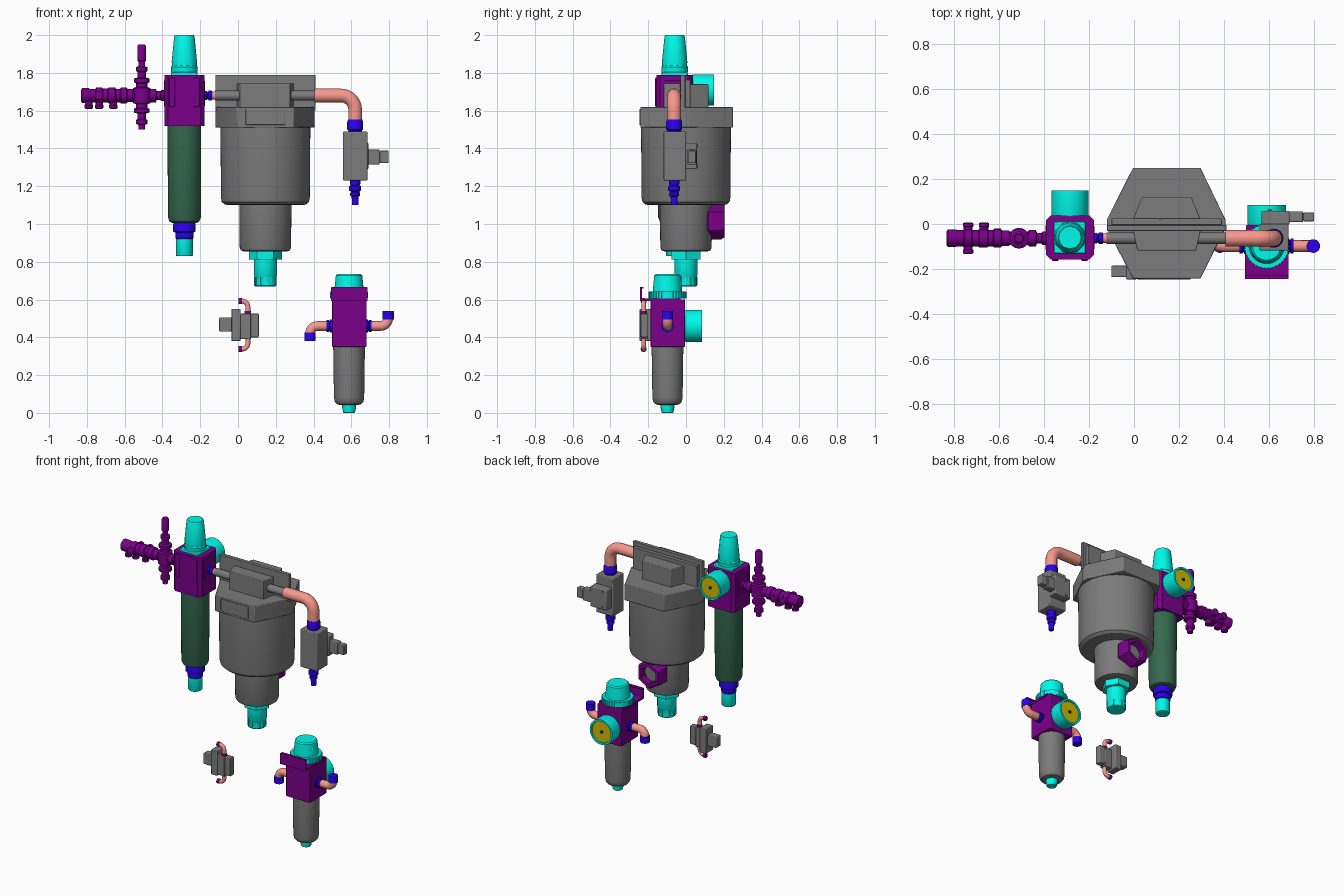
import bpy, bmesh, math
from mathutils import Vector, Matrix

if "Cube" in bpy.data.objects:
    bpy.data.objects.remove(bpy.data.objects["Cube"])

def mat(name, c):
    m = bpy.data.materials.new(name)
    m.diffuse_color = (*c, 1)
    m.use_nodes = True
    m.node_tree.nodes["Principled BSDF"].inputs["Base Color"].default_value = m.diffuse_color
    return m

GREY = mat("dark_grey", (0.2, 0.2, 0.2))
PURPLE = mat("purple", (0.2, 0.0, 0.26))
TEAL = mat("teal", (0.0, 0.95, 0.82))
SALMON = mat("salmon", (0.95, 0.32, 0.27))
BLUE = mat("blue", (0.025, 0.0, 0.88))
GREEN = mat("green", (0.035, 0.14, 0.08))
YELLOW = mat("yellow", (0.65, 0.5, 0.0))
BLACK = mat("black", (0.01, 0.01, 0.01))

def finish(name, bm, m=None, bevel=0):
    bmesh.ops.recalc_face_normals(bm, faces=bm.faces)
    me = bpy.data.meshes.new(name)
    bm.to_mesh(me)
    bm.free()
    me.shade_smooth()
    me.set_sharp_from_angle(angle=math.radians(32))
    me.materials.append(m or GREY)
    ob = bpy.data.objects.new(name, me)
    bpy.context.collection.objects.link(ob)
    if bevel:
        b = ob.modifiers.new("bevel", 'BEVEL')
        b.width, b.segments = bevel, 2
    return ob

def lathe(name, prof, at, axis=(0, 0, 1), m=None, n=40, spin=0):
    """Revolve (radius, height) points about an axis through `at`."""
    bm = bmesh.new()
    M = Matrix.Translation(at) @ Vector((0, 0, 1)).rotation_difference(Vector(axis)).to_matrix().to_4x4()
    rings = []
    for r, h in prof:
        rings.append([bm.verts.new(M @ Vector((r * math.cos(spin + k * math.tau / n),
                      r * math.sin(spin + k * math.tau / n), h))) for k in range(n)])
    for a, b in zip(rings, rings[1:]):
        for k in range(n):
            bm.faces.new((a[k], a[k - 1], b[k - 1], b[k]))
    bm.faces.new(rings[0])
    bm.faces.new(rings[-1])
    return finish(name, bm, m)

def cyl(name, r, h0, h1, at, axis=(0, 0, 1), m=None, n=32, spin=0):
    return lathe(name, [(r, h0), (r, h1)], at, axis, m, n, spin)

def prism(name, pts, z0, z1, m=None, bevel=0):
    bm = bmesh.new()
    lo = [bm.verts.new((x, y, z0)) for x, y in pts]
    hi = [bm.verts.new((x, y, z1)) for x, y in pts]
    bm.faces.new(lo)
    bm.faces.new(hi)
    for k in range(len(pts)):
        bm.faces.new((lo[k - 1], lo[k], hi[k], hi[k - 1]))
    return finish(name, bm, m, bevel)

def box(name, x, y, z, m=None, bevel=0):
    return prism(name, [(x[0], y[0]), (x[1], y[0]), (x[1], y[1]), (x[0], y[1])], z[0], z[1], m, bevel)

def elbow(name, a, corner, b, r, bend, m):
    """Round pipe from a to b with one rounded corner."""
    a, c, b = Vector(a), Vector(corner), Vector(b)
    u, v = (a - c).normalized(), (b - c).normalized()
    pts = [a] + [c + bend * (u + v) - bend * (v * math.cos(t) + u * math.sin(t))
                 for t in [k * math.pi / 20 for k in range(11)]] + [b]
    cu = bpy.data.curves.new(name, 'CURVE')
    cu.dimensions, cu.bevel_depth, cu.bevel_resolution, cu.use_fill_caps = '3D', r, 5, True
    s = cu.splines.new('POLY')
    s.points.add(len(pts) - 1)
    for p, q in zip(s.points, pts):
        p.co = (*q, 1)
    s.use_smooth = True
    cu.materials.append(m)
    bpy.context.collection.objects.link(bpy.data.objects.new(name, cu))

def ribs(name, r, size, n, at, z, m):
    """Ring of small upright bars."""
    bm = bmesh.new()
    for k in range(n):
        a = k * math.tau / n
        M = (Matrix.Translation((at[0], at[1], (z[0] + z[1]) / 2)) @ Matrix.Rotation(a, 4, 'Z')
             @ Matrix.Translation((r, 0, 0)) @ Matrix.Diagonal((size, size, z[1] - z[0], 1)))
        bmesh.ops.create_cube(bm, size=1, matrix=M)
    finish(name, bm, m)

def gauge(name, at, r, d):
    Y = (0, 1, 0)
    lathe(name + "_case", [(r * .96, 0), (r, .01), (r, d), (r * .86, d), (r * .84, d - .012)], at, Y, TEAL)
    cyl(name + "_face", r * .84, d - .013, d - .008, at, Y, YELLOW)
    cyl(name + "_hub", r * .12, d - .008, d - .002, at, Y, BLACK, 16)

X, Y, NY, NZ = (1, 0, 0), (0, 1, 0), (0, -1, 0), (0, 0, -1)
YP, ZP = -.063, 1.68

# Upper left regulator
c = (-.284, -.06, 0)
def octo(cx, cy, hx, hy, k):
    return [(cx + sx * a, cy + sy * b) for sx, sy, a, b in
            [(-1, -1, hx, hy - k), (-1, -1, hx - k, hy), (1, -1, hx - k, hy), (1, -1, hx, hy - k),
             (1, 1, hx, hy - k), (1, 1, hx - k, hy), (-1, 1, hx - k, hy), (-1, 1, hx, hy - k)]]
prism("regulator_body", octo(-.284, -.06, .106, .097, .02), 1.52, 1.79, PURPLE)
for s in (-1, 1):
    box("regulator_side_pad", (-.284 + s * .1 - .008, -.284 + s * .1 + .008), (-.115, -.005), (1.62, 1.76), PURPLE, .004)
    box("regulator_front_rail", (-.284 + s * .065 - .015, -.284 + s * .065 + .015), (-.163, -.15), (1.62, 1.775), PURPLE, .004)
box("knob_base", (-.354, -.214), (-.13, .01), (1.785, 1.805), TEAL, .004)
lathe("regulator_knob", [(.069, 1.8), (.071, 1.83), (.066, 1.838), (.067, 1.86), (.054, 1.992), (.05, 2.0)], c, m=TEAL, n=12)
gauge("upper_gauge", (-.284, .03, 1.71), .082, .118)
lathe("green_bowl", [(.06, 1.005), (.078, 1.012), (.087, 1.035), (.089, 1.52)], c, m=GREEN)
lathe("bowl_drain_collar", [(.04, .915), (.048, .925), (.048, .955), (.06, .96), (.06, .995), (.055, 1.01)], c, m=BLUE)
lathe("bowl_drain", [(.042, .83), (.045, .835), (.045, .92)], c, m=TEAL, n=16)

# Inlet manifold, lying along x
lathe("manifold", [(.032, -.83), (.039, -.825), (.039, -.79), (.036, -.785), (.036, -.755), (.042, -.75), (.042, -.72),
      (.037, -.715), (.037, -.69), (.042, -.685), (.042, -.65), (.036, -.645), (.036, -.625), (.042, -.62), (.042, -.59),
      (.034, -.585), (.034, -.555), (.03, -.55), (.03, -.47), (.036, -.465), (.036, -.435), (.024, -.43),
      (.024, -.41), (.03, -.405), (.03, -.385)], (0, YP, ZP), X, PURPLE, 24)
for x, d in [(-.79, NZ), (-.735, NZ), (-.66, NZ), (-.735, NY), (-.735, Y), (-.665, Y)]:
    lathe("manifold_port", [(.02, .02), (.02, .05), (.023, .052), (.023, .066), (.016, .07)], (x, YP, ZP), d, PURPLE, 16)
for d in ((0, 0, 1), NZ):
    lathe("manifold_branch", [(.046, -.01), (.046, .04), (.03, .045), (.03, .065), (.041, .07), (.041, .09), (.023, .095),
          (.023, .125), (.03, .13), (.03, .15), (.018, .155), (.018, .18)] +
          ([(.023, .185), (.023, .26), (.018, .27)] if d[2] > 0 else []), (-.51, YP, ZP), d, PURPLE, 20)

# Large filter head
prism("filter_flange", [(-.12, -.02), (-.005, -.242), (.295, -.242), (.405, -.02), (.405, .02), (.295, .248), (-.005, .248), (-.12, .02)],
      1.51, 1.62, None, .004)
box("flange_front_panel", (.04, .25), (-.247, -.235), (1.525, 1.61), None, .003)
box("head_plate", (-.12, .41), (-.03, -.004), (1.6, 1.79), None, .003)
box("head_back_plate", (-.1, .39), (-.004, .024), (1.6, 1.765), None, .003)
prism("head_front_block", [(-.005, -.03), (.015, -.118), (.275, -.118), (.295, -.03)], 1.615, 1.745, None, .004)
prism("head_back_block", [(-.005, .02), (.035, .118), (.255, .118), (.295, .02)], 1.615, 1.74, None, .004)

# Large filter body
f = (.145, 0, 0)
lathe("filter_body", [(.19, 1.1), (.215, 1.103), (.231, 1.117), (.235, 1.14), (.238, 1.515)], f, n=64)
lathe("filter_sump", [(.115, .855), (.13, .86), (.136, .875), (.138, 1.11)], f, n=48)
cyl("sump_drain_nut", .088, .812, .856, f, m=TEAL, n=6)
lathe("sump_drain", [(.054, .67), (.058, .675), (.058, .725), (.061, .73), (.061, .815)], f, m=TEAL, n=24)
ribs("drain_grip", .055, .01, 12, f, (.675, .72), TEAL)
lathe("outlet_port", [(.08, .1), (.097, .12), (.097, .185), (.085, .205), (.063, .205), (.063, .15)],
      (.145, 0, 1.015), Y, PURPLE, 6, math.pi / 6)
cyl("outlet_bore", .055, .1, .16, (.145, 0, 1.015), Y)

# Main pipe run
p = (0, YP, ZP)
lathe("inlet_nipple", [(.024, -.18), (.024, -.165), (.018, -.16), (.026, -.155), (.026, -.14), (.02, -.135)], p, X, BLUE, 20)
cyl("inlet_tube", .022, -.14, -.12, p, X, SALMON)
cyl("head_pipe_left", .026, -.122, .03, p, X)
cyl("head_pipe_right", .026, .26, .412, p, X)
elbow("outlet_pipe", (.405, YP, ZP), (.62, YP, ZP), (.62, YP, 1.54), .037, .075, SALMON)
v = (.62, YP, 0)
lathe("valve_collar", [(.036, 1.485), (.036, 1.495), (.042, 1.5), (.042, 1.54), (.038, 1.552)], v, m=BLUE)

# Solenoid valve on the right
box("valve_body", (.556, .685), (-.118, 0), (1.23, 1.49), None, .005)
box("valve_coil", (.565, .69), (-.002, .058), (1.29, 1.43), None, .006)
box("coil_connector", (.685, .75), (.008, .055), (1.315, 1.395), None, .004)
box("coil_plug", (.75, .798), (.012, .052), (1.322, 1.388), None, .004)
for z in (1.305, 1.415):
    cyl("coil_screw", .009, .055, .064, (.6, 0, z), Y, n=12)
lathe("valve_nipple", [(.017, 1.1), (.018, 1.145), (.026, 1.15), (.026, 1.165), (.021, 1.17), (.032, 1.178), (.032, 1.2),
      (.024, 1.205), (.028, 1.212), (.028, 1.235)], v, m=BLUE, n=20)

# Small solenoid valve at lower left
box("small_valve_coil", (-.035, .013), (-.245, -.165), (.38, .55), None, .004)
box("small_valve_connector", (-.1, -.033), (-.235, -.185), (.43, .505), None, .004)
box("small_valve_body", (.012, .068), (-.245, -.2), (.39, .525), None, .004)
box("small_valve_end", (.066, .11), (-.24, -.2), (.4, .525), None, .004)
for s in (-1, 1):
    zc = .465
    elbow("small_valve_tube", (.052, -.224, zc + s * .05), (.052, -.224, zc + s * .127), (.015, -.224, zc + s * .127), .013, .03, SALMON)
    cyl("small_tube_end", .016, .002, .02, (0, -.224, zc + s * .127), X, PURPLE, 20)
    cyl("small_tube_nut", .017, .06, .075, (.052, -.224, zc), (0, 0, s), PURPLE, 20)

# Lower right regulator
g = (.588, -.098, 0)
box("lower_regulator_body", (.497, .68), (-.188, -.005), (.35, .6), PURPLE, .004)
box("bracket_plate", (.492, .685), (-.243, -.03), (.592, .606), PURPLE)
box("bracket_lip", (.492, .685), (-.243, -.234), (.6, .665), PURPLE)
box("bracket_rim", (.495, .682), (-.243, -.225), (.658, .667), PURPLE)
cyl("knob_ring", .097, .605, .642, g, m=TEAL, n=48)
ribs("knob_ring_teeth", .097, .0075, 36, g, (.607, .64), TEAL)
lathe("lower_knob", [(.078, .64), (.077, .66), (.07, .727), (.062, .735)], g, m=TEAL)
gauge("lower_gauge", (.588, -.005, .46), .086, .09)
lathe("lower_bowl", [(.05, .042), (.066, .047), (.076, .06), (.08, .08), (.084, .35)], g)
lathe("lower_drain", [(.028, 0), (.032, .004), (.038, .035), (.038, .05)], g, m=TEAL, n=16)

# Elbow fittings on both sides of the lower regulator
for s in (-1, 1):
    yc, zc, xe = -.098, .46, .588 + s * .207
    lathe("fitting_nut", [(.034, .088), (.034, .1), (.025, .103), (.033, .107), (.033, .12)], (.588, yc, zc), (s, 0, 0), BLUE, 20)
    elbow("fitting_elbow", (.588 + s * .115, yc, zc), (xe, yc, zc), (xe, yc, zc + s * .045), .026, .04, SALMON)
    cyl("fitting_collar", .03, .035, .08, (xe, yc, zc), (0, 0, s), BLUE, 24)
